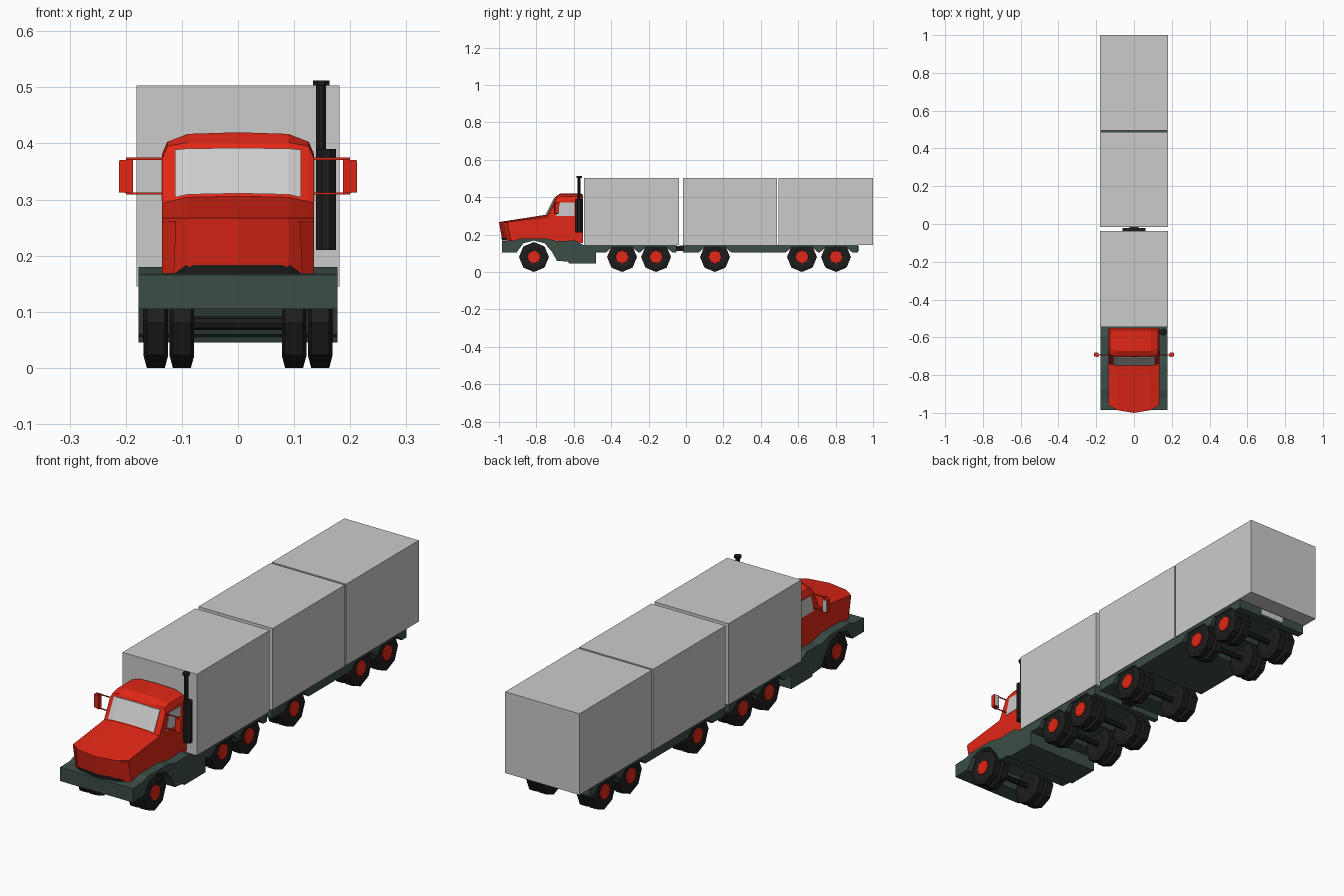
import bpy, math

if "Cube" in bpy.data.objects:
    bpy.data.objects.remove(bpy.data.objects["Cube"])

def mat(name, rgb):
    m = bpy.data.materials.new(name)
    m.diffuse_color = (*rgb, 1)
    m.use_nodes = True
    m.node_tree.nodes["Principled BSDF"].inputs["Base Color"].default_value = m.diffuse_color
    return m

RED = mat("red_paint", (0.75, 0.02, 0.008))
GREEN = mat("dark_green", (0.045, 0.075, 0.065))
BLACK = mat("black_rubber", (0.012, 0.012, 0.012))

def make(name, verts, faces, m=None):
    me = bpy.data.meshes.new(name)
    me.from_pydata(verts, [], faces)
    o = bpy.data.objects.new(name, me)
    bpy.context.collection.objects.link(o)
    if m:
        me.materials.append(m)
    bpy.context.view_layer.objects.active = o
    o.select_set(True)
    bpy.ops.object.mode_set(mode='EDIT')
    bpy.ops.mesh.select_all(action='SELECT')
    bpy.ops.mesh.normals_make_consistent(inside=False)
    bpy.ops.object.mode_set(mode='OBJECT')
    o.select_set(False)
    return o

def loft(name, rings, m=None):
    """Skin equal-length closed rings and cap both ends."""
    n = len(rings[0])
    verts = [p for r in rings for p in r]
    faces = [(k*n + i, k*n + (i+1) % n, (k+1)*n + (i+1) % n, (k+1)*n + i)
             for k in range(len(rings)-1) for i in range(n)]
    faces += [tuple(range(n))[::-1], tuple(range((len(rings)-1)*n, len(rings)*n))]
    return make(name, verts, faces, m)

def slab(name, prof, x0, x1, m=None):
    """Extrude a (y, z) side profile between two x positions."""
    return loft(name, [[(x, y, z) for y, z in prof] for x in (x0, x1)], m)

def box(name, x0, x1, y0, y1, z0, z1, m=None):
    return slab(name, [(y0, z0), (y1, z0), (y1, z1), (y0, z1)], x0, x1, m)

def lathe_x(name, prof, cx, cy, cz, m, n=8):
    """Revolve (x offset, radius) pairs round an axle along x."""
    return loft(name, [[(cx + dx, cy + r*math.sin(2*math.pi*i/n), cz - r*math.cos(2*math.pi*i/n))
                        for i in range(n)] for dx, r in prof], m)

def post(name, x, y, z0, z1, r, m, n=8):
    a = [math.pi/n + 2*math.pi*i/n for i in range(n)]
    return loft(name, [[(x + r*math.cos(t), y + r*math.sin(t), z) for t in a] for z in (z0, z1)], m)

# Cargo containers
for i, (y0, y1) in enumerate([(-0.545, -0.038), (-0.017, 0.486), (0.495, 1.0)]):
    box(f"container_{i+1}", -0.181, 0.181, y0, y1, 0.145, 0.503)

# Chassis profiles with wheel arches
def arch(y):
    return [(y-0.085, 0.105), (y-0.055, 0.133), (y+0.055, 0.133), (y+0.085, 0.105)]

FRONT, TRUCK_AXLES, TRAILER_AXLES = -0.813, (-0.342, -0.16), (0.155, 0.62, 0.802)
truck = [(-0.985, 0.105), (-0.905, 0.105), (-0.87, 0.153), (FRONT, 0.168), (-0.755, 0.153), (-0.715, 0.105),
         (-0.69, 0.06), (-0.63, 0.055), (-0.625, 0.045), (-0.48, 0.045), (-0.48, 0.105)]
for y in TRUCK_AXLES:
    truck += arch(y)
truck += [(-0.05, 0.105), (-0.05, 0.145), (-0.55, 0.145), (-0.59, 0.168), (-0.69, 0.165),
          (-0.75, 0.18), (-0.88, 0.18), (-0.92, 0.168), (-0.985, 0.166)]
slab("truck_chassis", truck, -0.177, 0.177, GREEN)
trailer = [(-0.017, 0.105)]
for y in TRAILER_AXLES:
    trailer += arch(y)
trailer += [(0.92, 0.105), (0.92, 0.145), (-0.017, 0.145)]
slab("trailer_chassis", trailer, -0.177, 0.177, GREEN)
box("hitch_bar", -0.025, 0.025, -0.06, 0.0, 0.112, 0.138, BLACK)
box("hitch_plate", -0.06, 0.06, -0.036, -0.02, 0.118, 0.142, BLACK)
box("rear_plate", -0.06, 0.06, 0.92, 0.926, 0.112, 0.14)

# Dual wheels with red hubs
tyre = [(-0.018, 0.035), (-0.022, 0.058), (-0.016, 0.08), (0.016, 0.08), (0.022, 0.058), (0.018, 0.035)]
for i, y in enumerate((FRONT, *TRUCK_AXLES, *TRAILER_AXLES)):
    for s, side in ((1, "right"), (-1, "left")):
        for x, part in ((0.1465, "outer"), (0.1, "inner")):
            lathe_x(f"{part}_tyre_{side}_{i+1}", tyre, s*x, y, 0.08, BLACK)
        lathe_x(f"hub_{side}_{i+1}", [(0, 0.035), (s*0.006, 0.034)], s*0.163, y, 0.08, RED)
    lathe_x(f"axle_{i+1}", [(-0.09, 0.012), (0.09, 0.012)], 0, y, 0.08, BLACK)

# Cab: side profile varied across the width
# station: x, front y, hood rear z, windscreen set-back, roof z
half = [(0.135, -0.955, 0.293, 0.014, 0.382), (0.126, -0.962, 0.296, 0.010, 0.403),
        (0.09, -0.985, 0.304, 0.0, 0.417), (0, -1.0, 0.306, 0.0, 0.42)]
stations = [(-a, *r) for a, *r in half] + half[-2::-1]

def screen_y(z):
    return -0.745 + (z - 0.31) * 0.5

rings = []
for x, fy, hz, sb, rz in stations:
    top = min(rz - 0.008, 0.402)
    rings.append([(x, y, z) for y, z in [
        (fy + 0.018, 0.168), (fy, 0.267), (screen_y(hz) + sb, hz), (screen_y(top) + sb, top),
        (-0.672 + sb, rz), (-0.56, rz), (-0.55, rz - 0.012), (-0.55, 0.155), (-0.7, 0.168)]])
loft("cab", rings, RED)

# Windows
panel = [(0.112, 0.304, 0.389, 0.006), (0.09, 0.309, 0.391, 0), (0, 0.311, 0.392, 0)]
panel = [(-a, *r) for a, *r in panel] + panel[-2::-1]
loft("windscreen", [[(x, screen_y(z) + sb + d, z) for z, d in ((lo, -0.004), (hi, -0.004), (hi, 0.003), (lo, 0.003))]
                    for x, lo, hi, sb in panel])
for s, side in ((1, "right"), (-1, "left")):
    slab(f"side_window_{side}", [(-0.695, 0.298), (-0.595, 0.298), (-0.595, 0.372), (-0.672, 0.372)],
         s*0.13, s*0.137)
    # Mirrors and their arms
    loft(f"mirror_{side}", [[(s*0.187, y, z) for y, z in ((-0.705, 0.311), (-0.682, 0.311), (-0.682, 0.372), (-0.705, 0.372))],
                            [(s*0.212, y, z) for y, z in ((-0.70, 0.313), (-0.682, 0.313), (-0.682, 0.37), (-0.70, 0.37))]], RED)
    box(f"mirror_glass_{side}", s*0.19, s*0.209, -0.683, -0.68, 0.316, 0.367)
    for z, pos in ((0.373, "upper"), (0.311, "lower")):
        box(f"mirror_arm_{pos}_{side}", s*0.13, s*0.2, -0.695, -0.691, z-0.002, z+0.002, RED)
    # Raised hood corner posts beside the grille
    loft(f"hood_corner_{side}", [[(s*0.135, -0.939, 0.168), (s*0.114, -0.958, 0.168), (s*0.114, -0.935, 0.168)],
                                 [(s*0.135, -0.957, 0.262), (s*0.11, -0.976, 0.262), (s*0.11, -0.95, 0.262)]], RED)

# Dark air intake below the grille
loft("air_intake", [[(x, y - 0.002, z) for y, z in ((f, 0.168), (f - 0.002, h), (f + 0.02, h), (f + 0.02, 0.168))]
                    for x, f, h in ((-0.112, -0.954, 0.169), (-0.093, -0.965, 0.183), (0, -0.982, 0.183),
                                    (0.093, -0.965, 0.183), (0.112, -0.954, 0.169))], BLACK)

# Exhaust stack
post("exhaust_muffler", 0.157, -0.572, 0.21, 0.39, 0.019, BLACK)
post("exhaust_pipe", 0.148, -0.572, 0.39, 0.505, 0.010, BLACK)
post("exhaust_cap", 0.148, -0.572, 0.503, 0.512, 0.016, BLACK)
